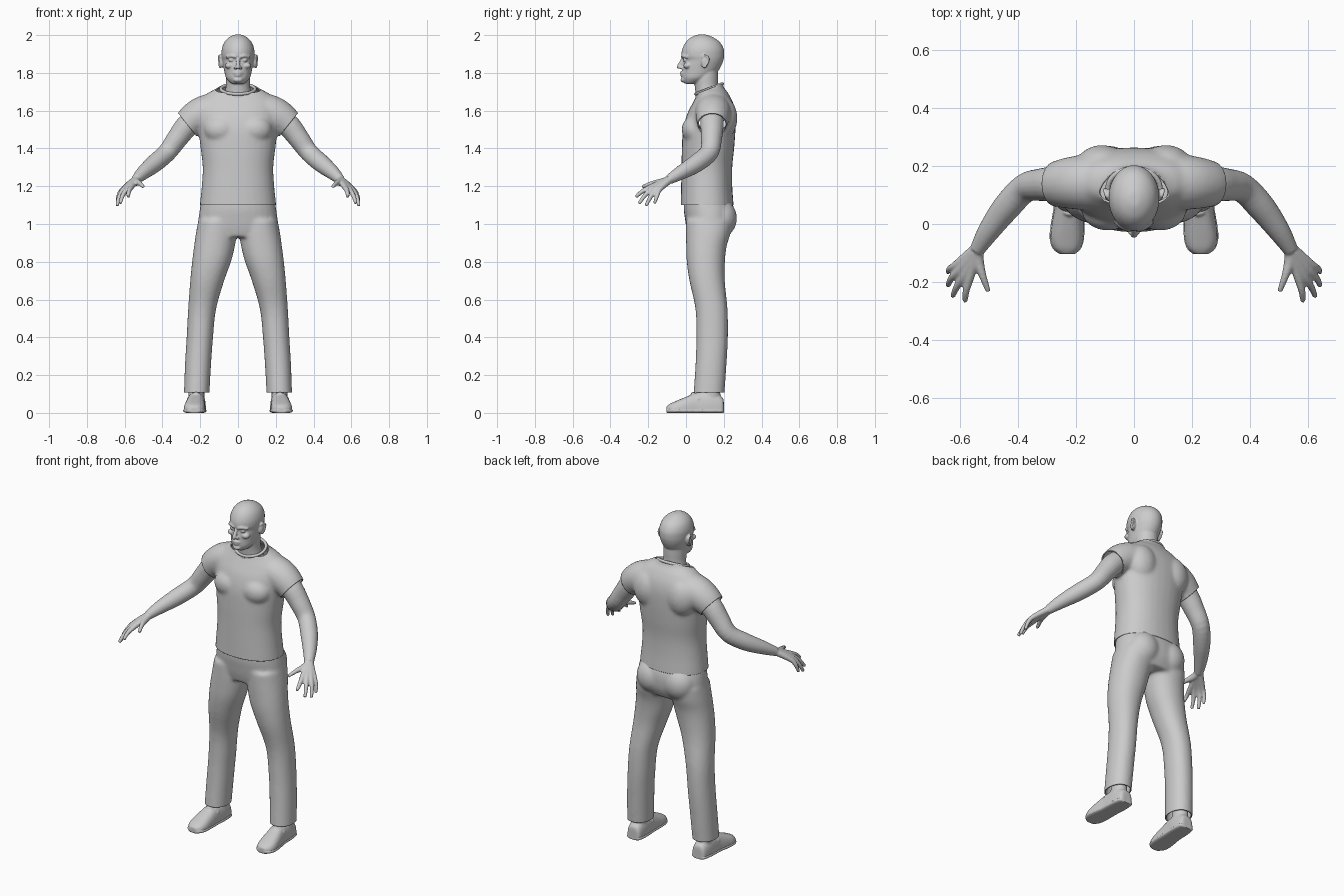
import bpy, bmesh, math
from mathutils import Vector, Matrix

cube = bpy.data.objects.get("Cube")
if cube:
    bpy.data.objects.remove(cube, do_unlink=True)

grey = bpy.data.materials.new("plain_grey")
grey.use_nodes = True
tone = (0.6, 0.6, 0.6, 1)
grey.diffuse_color = tone
grey.node_tree.nodes["Principled BSDF"].inputs["Base Color"].default_value = tone
made = []


def smooth_rows(rows, steps=4):
    """Catmull-Rom interpolation of section rows."""
    out = []
    for i in range(len(rows) - 1):
        quad = [rows[max(i - 1, 0)], rows[i], rows[i + 1], rows[min(i + 2, len(rows) - 1)]]
        for s in range(steps):
            t = s / steps
            out.append([0.5 * (2 * b + (c - a) * t + (2 * a - 5 * b + 4 * c - d) * t * t
                               + (3 * b - a - 3 * c + d) * t ** 3) for a, b, c, d in zip(*quad)])
    return out + [list(rows[-1])]


def loft(bm, rings, k=1.0, n=32):
    """Closed skin through rings of (centre, axis, axis); k < 1 squares them off."""
    def power(c):
        return math.copysign(abs(c) ** k, c)
    loops = []
    for c, u, v in rings:
        angles = [math.tau * i / n for i in range(n)]
        loops.append([bm.verts.new(c + u * power(math.cos(a)) + v * power(math.sin(a))) for a in angles])
    for a, b in zip(loops, loops[1:]):
        for i in range(n):
            bm.faces.new((a[i], a[(i + 1) % n], b[(i + 1) % n], b[i]))
    bm.faces.new(loops[0])
    bm.faces.new(loops[-1])


def stack(bm, rows, side=1, k=1.0):
    """Level sections: z, x centre, half width, front y, back y."""
    loft(bm, [(Vector((side * x, (f + b) / 2, z)), Vector((r, 0, 0)), Vector((0, (b - f) / 2, 0)))
              for z, x, r, f, b in smooth_rows(rows)], k)


def limb(bm, rows, side=1):
    """Round tube along points x, y, z, radius."""
    rows = smooth_rows([(side * x, y, z, r) for x, y, z, r in rows])
    pts = [Vector(r[:3]) for r in rows]
    ref = Vector((side * 0.6, 0.5, 0.62))
    rings = []
    for i, p in enumerate(pts):
        d = (pts[min(i + 1, len(pts) - 1)] - pts[max(i - 1, 0)]).normalized()
        u = d.cross(ref).normalized()
        rings.append((p, u * rows[i][3], d.cross(u) * rows[i][3]))
    loft(bm, rings, n=20)


def blob(bm, centre, radii, tilt=0):
    m = Matrix.Translation(centre) @ Matrix.Rotation(tilt, 4, 'X') @ Matrix.Diagonal((*radii, 1))
    bmesh.ops.create_uvsphere(bm, u_segments=24, v_segments=16, radius=1, matrix=m)


def finish(name, bm, voxel, rounds, cuts=(), thick=0, floor=None):
    """Fuse the pieces, relax them, trim open hems and add the object."""
    bmesh.ops.recalc_face_normals(bm, faces=bm.faces)
    mesh = bpy.data.meshes.new(name)
    bm.to_mesh(mesh)
    bm.free()
    ob = bpy.data.objects.new(name, mesh)
    bpy.context.collection.objects.link(ob)
    rem = ob.modifiers.new("fuse", 'REMESH')
    rem.mode, rem.voxel_size = 'VOXEL', voxel
    relax = ob.modifiers.new("relax", 'SMOOTH')
    relax.factor, relax.iterations = 0.5, rounds
    bpy.context.view_layer.update()
    done = bpy.data.meshes.new_from_object(ob.evaluated_get(bpy.context.evaluated_depsgraph_get()))
    ob.modifiers.clear()
    ob.data = done
    bm = bmesh.new()
    bm.from_mesh(done)
    for point, normal, where in cuts:
        p, nrm = Vector(point), Vector(normal)
        near = [f for f in bm.faces if where(f.calc_center_median())]
        geom = set(near) | {e for f in near for e in f.edges} | {v for f in near for v in f.verts}
        bmesh.ops.bisect_plane(bm, geom=list(geom), dist=1e-5, plane_co=p, plane_no=nrm)
        gone = [f for f in bm.faces if where(f.calc_center_median())
                and (f.calc_center_median() - p).dot(nrm) > 0]
        bmesh.ops.delete(bm, geom=gone, context='FACES')
    if floor is not None:
        for v in bm.verts:
            v.co.z = max(v.co.z, floor)
    bm.to_mesh(done)
    bm.free()
    done.materials.clear()
    done.materials.append(grey)
    if thick:
        rim = ob.modifiers.new("cloth", 'SOLIDIFY')
        rim.thickness, rim.offset = thick, -1
    made.append(ob)


# Shirt: torso, chest, shoulder blades and short sleeves
bm = bmesh.new()
stack(bm, [(1.04, 0, .203, -.03, .255), (1.1, 0, .202, -.028, .252), (1.2, 0, .192, -.026, .245),
           (1.3, 0, .187, -.024, .245), (1.4, 0, .198, -.022, .255), (1.5, 0, .21, -.016, .262),
           (1.58, 0, .22, .005, .262), (1.64, 0, .215, .035, .25), (1.69, 0, .165, .06, .225),
           (1.725, 0, .105, .062, .2), (1.77, 0, .085, .062, .19)], k=.9)
for s in (1, -1):
    limb(bm, [(.1, .145, 1.6, .1), (.18, .143, 1.585, .095), (.235, .14, 1.555, .087),
              (.275, .137, 1.52, .077), (.33, .135, 1.465, .07)], s)
    blob(bm, (s * .09, .045, 1.5), (.09, .068, .075))
    blob(bm, (s * .11, .2, 1.56), (.09, .072, .11))
sleeves = [((s * .268, .135, 1.525), (s * .78, 0, -.62), lambda c, s=s: s * c.x > .207 and c.z > 1.38)
           for s in (1, -1)]
finish("shirt", bm, .009, 10, sleeves + [
    ((0, 0, 1.1), (0, 0, -1), lambda c: c.z < 1.2),
    ((0, .05, 1.688), (0, -.36, .93), lambda c: abs(c.x) < .13 and c.z > 1.6)], .007)

# Collar band around the neckline
bm = bmesh.new()
ring = [Vector((.09 * math.cos(a), .122 + .07 * math.sin(a), 1.715 + .027 * math.sin(a)))
        for a in (math.tau * i / 40 for i in range(41))]
limb(bm, [(*p, .009) for p in ring])
finish("collar", bm, .004, 3)

# Trousers: hips, seat and legs
bm = bmesh.new()
stack(bm, [(.93, 0, .19, .015, .225), (.98, 0, .212, .002, .25), (1.03, 0, .209, -.006, .258),
           (1.08, 0, .202, -.012, .255), (1.14, 0, .19, -.01, .235)], k=.9)
for s in (1, -1):
    stack(bm, [(1.02, .11, .1, .0, .245), (.95, .115, .108, .0, .235), (.88, .125, .108, .001, .215),
               (.8, .14, .103, .004, .206), (.7, .163, .09, .018, .205), (.55, .19, .074, .05, .22),
               (.4, .202, .07, .055, .222), (.25, .212, .069, .05, .214), (.05, .221, .067, .036, .2)], s, .93)
    blob(bm, (s * .09, .185, 1.03), (.095, .085, .1))
finish("trousers", bm, .009, 9, [((0, 0, .108), (0, 0, -1), lambda c: c.z < .2)], .007)

# Head: skull, jaw, neck and facial features
bm = bmesh.new()
stack(bm, [(1.742, 0, .03, -.004, .05), (1.752, 0, .045, -.014, .09), (1.775, 0, .064, -.021, .135),
           (1.81, 0, .073, -.02, .17), (1.845, 0, .08, -.018, .19), (1.868, 0, .084, -.014, .198),
           (1.89, 0, .087, -.024, .202), (1.925, 0, .086, -.02, .2), (1.96, 0, .074, -.003, .182),
           (1.985, 0, .052, .022, .15), (2.0, 0, .025, .055, .115), (2.003, 0, .008, .075, .095)])
stack(bm, [(1.64, 0, .09, .05, .2), (1.69, 0, .072, .05, .183), (1.73, 0, .064, .046, .17),
           (1.78, 0, .064, .04, .17), (1.84, 0, .062, .05, .17)])
limb(bm, [(0, -.012, 1.88, .009), (0, -.024, 1.858, .01), (0, -.036, 1.834, .012), (0, -.034, 1.825, .011)])
limb(bm, [(-.024, -.012, 1.797, .006), (0, -.023, 1.801, .009), (.024, -.012, 1.797, .006)])
limb(bm, [(-.02, -.012, 1.787, .006), (0, -.022, 1.788, .009), (.02, -.012, 1.787, .006)])
blob(bm, (0, -.012, 1.763), (.025, .017, .014))
for s in (1, -1):
    limb(bm, [(.01, -.02, 1.884, .008), (.035, -.013, 1.89, .009), (.062, .008, 1.883, .008)], s)
    blob(bm, (s * .034, -.003, 1.868), (.016, .013, .01))
    blob(bm, (s * .047, .008, 1.838), (.022, .022, .016))
    blob(bm, (s * .013, -.026, 1.827), (.009, .01, .008))
    blob(bm, (s * .088, .1, 1.86), (.013, .02, .034), -.2)
    limb(bm, [(.09, .088, 1.84, .005), (.097, .1, 1.83, .005), (.1, .116, 1.855, .005),
              (.101, .118, 1.88, .006), (.098, .1, 1.893, .005), (.09, .084, 1.88, .005)], s)
finish("head", bm, .0045, 3)

# Arms, each finger running out from the wrist
fingers = [
    [(.54, -.1, 1.232, .019), (.565, -.185, 1.196, .015), (.578, -.232, 1.172, .012), (.581, -.266, 1.143, .009)],
    [(.545, -.1, 1.23, .019), (.584, -.175, 1.191, .015), (.61, -.217, 1.152, .012), (.624, -.249, 1.108, .009)],
    [(.55, -.095, 1.23, .019), (.602, -.16, 1.186, .015), (.629, -.188, 1.143, .012), (.64, -.212, 1.096, .009)],
    [(.55, -.09, 1.23, .019), (.612, -.14, 1.182, .014), (.634, -.154, 1.146, .011), (.64, -.167, 1.108, .008)],
    [(.537, -.085, 1.235, .02), (.535, -.13, 1.222, .019), (.52, -.18, 1.215, .013), (.501, -.232, 1.197, .009)]]
for side, s in (("left", 1), ("right", -1)):
    bm = bmesh.new()
    limb(bm, [(.17, .14, 1.6, .06), (.26, .138, 1.53, .062), (.32, .135, 1.455, .056), (.375, .123, 1.38, .05),
              (.44, .056, 1.322, .048), (.5, -.025, 1.273, .038), (.54, -.09, 1.235, .026)], s)
    for finger in fingers:
        limb(bm, finger, s)
    finish(side + "_arm", bm, .005, 4)

    # Shoe upper with ankle, then a wider sole
    shoe = [(.2, .218, .022, .06), (.19, .218, .042, .085), (.13, .22, .05, .115), (.06, .223, .05, .108),
            (.0, .228, .055, .085), (-.05, .231, .056, .064), (-.085, .231, .045, .048), (-.104, .23, .022, .034)]
    for part, lift, grow in (("shoe", 1, 0), ("sole", 0, .004)):
        bm = bmesh.new()
        loft(bm, [(Vector((s * x, y, .012)), Vector((r + grow, 0, 0)),
                   Vector((0, 0, h - .012 if lift else .014)))
                  for y, x, r, h in smooth_rows(shoe)], .75)
        if lift:
            stack(bm, [(.06, .22, .042, .08, .185), (.13, .22, .042, .085, .18), (.2, .218, .045, .08, .18)], s)
            limb(bm, [(.18, .07, .07, .009), (.222, .035, .102, .01), (.265, .07, .07, .009)], s)
        finish(side + "_" + part, bm, .005, 3, floor=.008 if lift else 0)

bpy.ops.object.select_all(action='DESELECT')
for ob in made:
    ob.select_set(True)
bpy.context.view_layer.objects.active = made[0]
bpy.ops.object.shade_smooth_by_angle(angle=math.radians(50))
